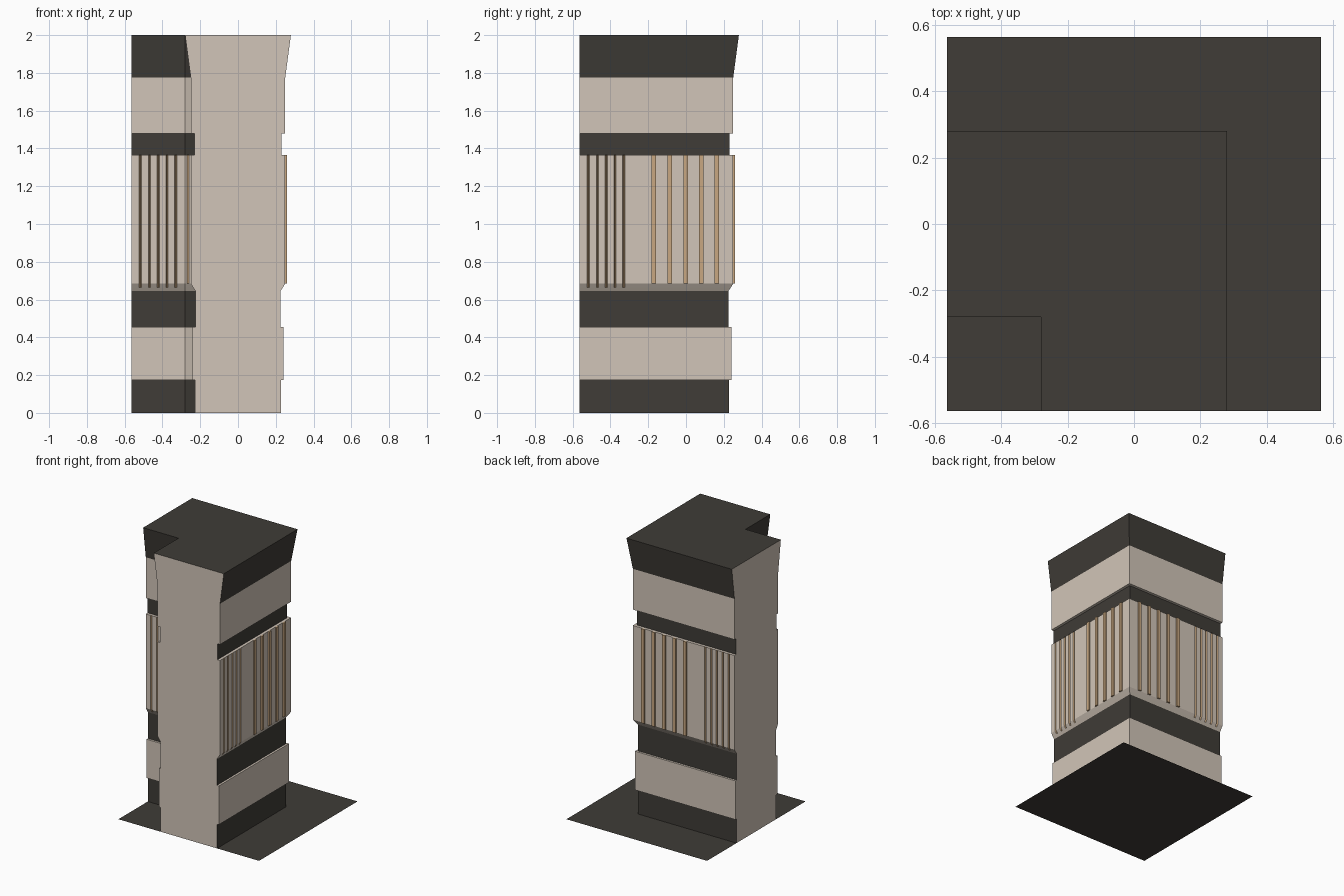
import bpy, bmesh

if "Cube" in bpy.data.objects:
    bpy.data.objects.remove(bpy.data.objects["Cube"])

H = 0.5625          # half width of the tile
C = 0.28            # where the inner corner chamfer starts
Z_LO, Z_HI = 0.684, 1.365
GROOVES = [-0.517, -0.469, -0.422, -0.376, -0.329]
RIBS = [-0.17, -0.086, -0.002, 0.081, 0.164]


def material(name, rgb):
    m = bpy.data.materials.new(name)
    m.diffuse_color = (*rgb, 1)
    m.use_nodes = True
    m.node_tree.nodes["Principled BSDF"].inputs["Base Color"].default_value = m.diffuse_color
    return m


stone = material("pale_stone", (0.64, 0.56, 0.48))
dark = material("dark_stone", (0.05, 0.045, 0.038))
tan = material("tan_trim", (0.58, 0.39, 0.22))


def outline(p, grooves, depth):
    """L-shaped wall outline; each point carries the tag of the segment after it."""
    w = 0.006

    def run(sign):
        pts = []
        for s in (GROOVES if grooves else []):
            pts += [(s - w, sign * p, "face"), (s, sign * (p - depth), "groove"),
                    (s + w, sign * p, "groove")]
        return pts

    def tagged(points):
        tags = ["groove", "groove", "face"] * (len(points) // 3)
        return [(x, y, t) for (x, y, _), t in zip(points, tags)]

    inner, outer = run(-1), run(1)
    pts = [(-H, -p, "face")] + tagged(inner) + [(-C, -p, "face"), (-p, -C, "face")]
    pts += tagged([(y, x, t) for x, y, t in reversed(inner)])
    pts += [(-p, -H, "end"), (p, -H, "face")]
    pts += tagged([(y, x, t) for x, y, t in outer])
    pts += [(p, p, "face")]
    pts += tagged(list(reversed(outer)))
    return pts + [(-H, p, "end")]


def finish(bm, name, mats):
    me = bpy.data.meshes.new(name)
    bm.to_mesh(me)
    bm.free()
    ob = bpy.data.objects.new(name, me)
    bpy.context.collection.objects.link(ob)
    for m in mats:
        me.materials.append(m)
    return ob


def band(name, levels, mat, grooves=False, cap=False):
    """Loft the L outline through (height, half thickness, groove depth) levels."""
    bm = bmesh.new()
    rings = []
    for z, p, d in levels:
        pts = outline(p, grooves, d)
        rings.append([bm.verts.new((x, y, z)) for x, y, _ in pts])
    tags = [t for _, _, t in pts]
    n = len(tags)
    for k in range(len(rings) - 1):
        flat = levels[k][0] == levels[k + 1][0]
        a, b = rings[k], rings[k + 1]
        for i, tag in enumerate(tags):
            if flat and tag == "end":
                continue
            j = (i + 1) % n
            f = bm.faces.new((a[i], a[j], b[j], b[i]))
            f.material_index = {"face": 0, "end": 1, "groove": 2}[tag]
    if cap:
        bm.faces.new(rings[-1])
    bmesh.ops.remove_doubles(bm, verts=bm.verts, dist=1e-5)
    return finish(bm, name, (mat, stone, tan))


# Stacked wall bands
band("base_band", [(0, .227, 0), (.175, .227, 0)], dark)
band("lower_panel", [(.175, .227, 0), (.175, .24, 0), (.455, .24, 0), (.455, .225, 0)], stone)
band("lower_recess", [(.455, .225, 0), (.645, .225, 0)], dark)
band("sloped_sill", [(.645, .225, 0), (.665, .238, 0)], stone)
band("fluted_panel", [(.665, .238, 0), (Z_LO, .25, .012), (Z_HI, .25, .012)], stone, grooves=True)
band("panel_ledge", [(Z_HI, .25, 0), (Z_HI, .23, 0)], stone)
band("upper_recess", [(Z_HI, .23, 0), (1.48, .23, 0)], dark)
band("upper_panel", [(1.48, .23, 0), (1.48, .25, 0), (1.775, .25, 0)], stone)
band("flared_cap", [(1.775, .25, 0), (2, .28, 0)], dark, cap=True)


def box(name, lo, hi, mat):
    bm = bmesh.new()
    bmesh.ops.create_cube(bm, size=1)
    for v in bm.verts:
        v.co = [(l + h) / 2 + c * (h - l) for l, h, c in zip(lo, hi, v.co)]
    return finish(bm, name, (mat,))


# Raised ribs on both outer faces
for i, s in enumerate(RIBS):
    box(f"side_rib_{i}", (.249, s - .012, Z_LO), (.26, s + .012, Z_HI), tan)
    box(f"back_rib_{i}", (s - .012, .249, Z_LO), (s + .012, .26, Z_HI), tan)

# Thin rib in the inner corner
box("inner_corner_rib", (-.271, -.271, Z_LO), (-.26, -.26, Z_HI), tan)

# Ground slab
bm = bmesh.new()
bmesh.ops.create_grid(bm, x_segments=1, y_segments=1, size=H)
finish(bm, "floor_plate", (dark,))
